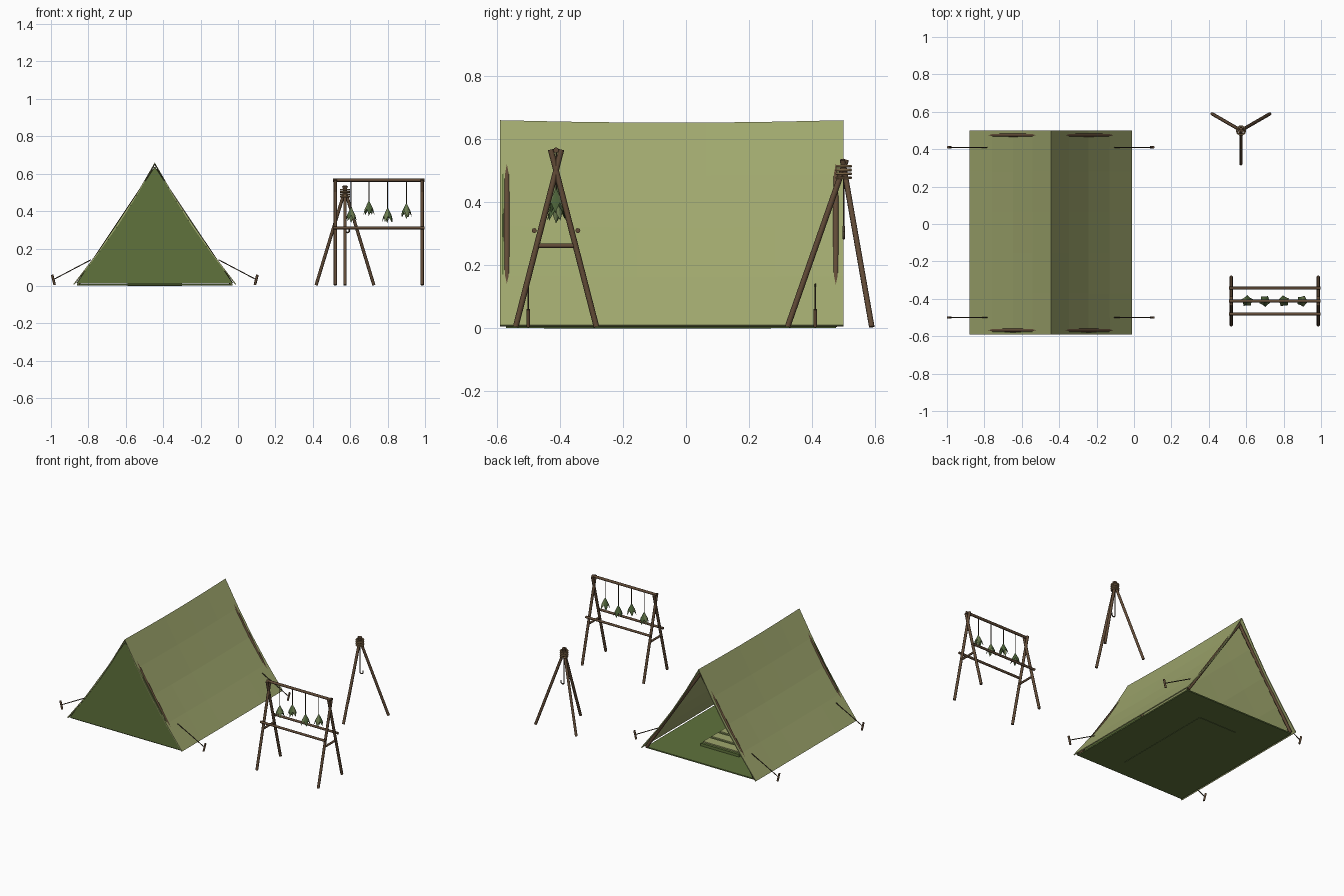
import bpy, bmesh, math
from mathutils import Vector, Matrix

if "Cube" in bpy.data.objects:
    bpy.data.objects.remove(bpy.data.objects["Cube"])

def mat(name, c):
    m = bpy.data.materials.new(name)
    m.diffuse_color = (*c, 1)
    m.use_nodes = True
    m.node_tree.nodes["Principled BSDF"].inputs["Base Color"].default_value = m.diffuse_color
    return m

CANVAS = mat("canvas", (0.35, 0.39, 0.155))
GREEN = mat("green_cloth", (0.115, 0.17, 0.045))
WOOD = mat("wood", (0.12, 0.07, 0.038))
ROPE = mat("rope", (0.30, 0.19, 0.09))
DARK = mat("dark_cord", (0.07, 0.05, 0.03))
LEAF = [mat("leaf_dark", (0.07, 0.12, 0.04)), mat("leaf_light", (0.15, 0.20, 0.08))]

def mesh_obj(name, verts, faces, m):
    me = bpy.data.meshes.new(name)
    me.from_pydata([tuple(v) for v in verts], [], faces)
    me.materials.append(m)
    ob = bpy.data.objects.new(name, me)
    bpy.context.collection.objects.link(ob)
    return ob

def rod(name, a, b, r, m=WOOD, sides=8, smooth=True):
    a, b = Vector(a), Vector(b)
    bm = bmesh.new()
    bmesh.ops.create_cone(bm, cap_ends=True, segments=sides, radius1=r, radius2=r, depth=(b - a).length)
    q = (b - a).to_track_quat('Z', 'Y').to_matrix().to_4x4()
    bm.transform(Matrix.Translation((a + b) / 2) @ q)
    for f in bm.faces:
        f.smooth = smooth and len(f.verts) == 4
    ob = mesh_obj(name, [], [], m)
    bm.to_mesh(ob.data)
    bm.free()
    return ob

def box(name, lo, hi, m):
    v = [(x, y, z) for x in (lo[0], hi[0]) for y in (lo[1], hi[1]) for z in (lo[2], hi[2])]
    f = [(0, 1, 3, 2), (4, 6, 7, 5), (0, 4, 5, 1), (2, 3, 7, 6), (0, 2, 6, 4), (1, 5, 7, 3)]
    return mesh_obj(name, v, f, m)

def solidify(ob, t):
    s = ob.modifiers.new("thickness", 'SOLIDIFY')
    s.thickness, s.offset = t, -1

# ---- tent roof: sagging sheet over the ridge
CX, Y0, Y1, NS, NY = -0.445, -0.59, 0.50, 4, 5
verts, faces = [], []
for j in range(NY + 1):
    v = j / NY
    dip = 0.008 * math.sin(math.pi * v)
    for i in range(2 * NS + 1):
        side = -1 if i <= NS else 1
        t = 1 - abs(i - NS) / NS
        sag = (0.018 + 0.3 * dip) * math.sin(math.pi * t)
        verts.append((CX + side * (0.435 * (1 - t) - 0.83 * sag), Y0 + (Y1 - Y0) * v,
                      0.01 + 0.65 * t - 0.556 * sag - dip * t))
W = 2 * NS + 1
for j in range(NY):
    for i in range(W - 1):
        a = j * W + i
        faces.append((a, a + 1, a + W + 1, a + W))
solidify(mesh_obj("tent_roof", verts, faces, CANVAS), 0.006)

# ---- closed front wall and ground sheet
wall = mesh_obj("tent_front_wall", [(CX - 0.418, -0.584, 0.012), (CX + 0.418, -0.584, 0.012),
                                    (CX, -0.584, 0.637)], [(0, 1, 2)], GREEN)
solidify(wall, 0.005)
box("tent_floor", (CX - 0.415, -0.57, 0.002), (CX + 0.415, 0.475, 0.01), GREEN)

# ---- tent frame: a pole pair at each end and a ridge pole
for y, n in ((-0.568, "front"), (0.475, "back")):
    for s in (-1, 1):
        rod(f"tent_pole_{n}", (CX + s * 0.41, y, 0.01), (CX + s * 0.002, y, 0.62), 0.010)
rod("tent_ridge_pole", (CX, -0.57, 0.628), (CX, 0.48, 0.628), 0.008)

# ---- sleeping mat with quilted strips
box("sleeping_mat", (-0.59, -0.45, 0.0), (-0.30, 0.27, 0.028), GREEN)
for k in range(8):
    y = -0.445 + k * 0.09
    box("mat_strip", (-0.583, y, 0.028), (-0.307, y + 0.068, 0.036), CANVAS)

# ---- guy ropes and pegs
for s in (-1, 1):
    for y in (-0.50, 0.41):
        rod("guy_rope", (CX + s * 0.34, y, 0.14), (CX + s * 0.543, y, 0.033), 0.003, DARK, 5)
        rod("tent_peg", (CX + s * 0.535, y, 0.005), (CX + s * 0.549, y, 0.06), 0.007, WOOD, 6)

# ---- drying rack
RY = -0.412
for x in (0.52, 0.985):
    for s in (-1, 1):
        rod("rack_leg", (x, RY + s * 0.128, 0.005), (x, RY - s * 0.017, 0.567), 0.009)
    rod("rack_cross_brace", (x, RY - 0.065, 0.262), (x, RY + 0.065, 0.262), 0.007)
rod("rack_top_bar", (0.508, RY, 0.565), (0.998, RY, 0.565), 0.009)
for s in (-1, 1):
    rod("rack_side_bar", (0.508, RY + s * 0.069, 0.31), (0.998, RY + s * 0.069, 0.31), 0.008)

# ---- hanging leaf bundles
def leaf(top, tilt, turn, length, m):
    w, d = 0.014, 0.004
    pts = [(0, 0, 0), (w, 0, -0.6 * length), (0, d, -0.6 * length), (-w, 0, -0.6 * length),
           (0, -d, -0.6 * length), (0, 0, -length)]
    M = Matrix.Translation(top) @ Matrix.Rotation(turn, 4, 'Z') @ Matrix.Rotation(tilt, 4, 'X')
    f = []
    for i in range(4):
        a, b = 1 + i, 1 + (i + 1) % 4
        f += [(0, a, b), (5, b, a)]
    mesh_obj("herb_leaf", [M @ Vector(p) for p in pts], f, m)

for k, (x, z) in enumerate(((0.605, 0.425), (0.70, 0.458), (0.80, 0.42), (0.90, 0.445))):
    rod("herb_string", (x, RY, 0.56), (x, RY, z - 0.01), 0.0025, DARK, 5)
    for i in range(5):
        leaf((x, RY, z), 0.38, i * math.tau / 5 + k * 0.7, 0.085, LEAF[i % 2])
    leaf((x, RY, z), 0, k, 0.088, LEAF[1])

# ---- cooking tripod: three crossing legs, lashing, cord and hook
TX, TY = 0.572, 0.50
for a in (-90, 30, 150):
    d = Vector((math.cos(math.radians(a)), math.sin(math.radians(a)), 0))
    c = Vector((TX, TY, 0))
    rod("tripod_leg", c + d * 0.178 + Vector((0, 0, 0.005)), c - d * 0.008 + Vector((0, 0, 0.535)), 0.009)
for k in range(4):
    z = 0.478 + k * 0.012
    bpy.ops.mesh.primitive_torus_add(location=(TX, TY, z), major_radius=0.023, minor_radius=0.005,
                                     major_segments=10, minor_segments=6)
    ob = bpy.context.object
    ob.name = "tripod_lashing"
    ob.data.materials.append(ROPE)
rod("tripod_cord", (TX, TY, 0.50), (TX, TY, 0.32), 0.003, DARK, 6)

cu = bpy.data.curves.new("pot_hook", 'CURVE')
cu.dimensions, cu.bevel_depth, cu.bevel_resolution = '3D', 0.004, 1
path = [(TX, TY, 0.325)] + [(TX + 0.012 - 0.012 * math.cos(t), TY, 0.297 - 0.012 * math.sin(t))
                            for t in [math.pi * i / 6 for i in range(7)]] + [(TX + 0.024, TY, 0.308)]
sp = cu.splines.new('POLY')
sp.points.add(len(path) - 1)
for p, c in zip(sp.points, path):
    p.co = (*c, 1)
cu.use_fill_caps = True
cu.materials.append(DARK)
bpy.context.collection.objects.link(bpy.data.objects.new("pot_hook", cu))
